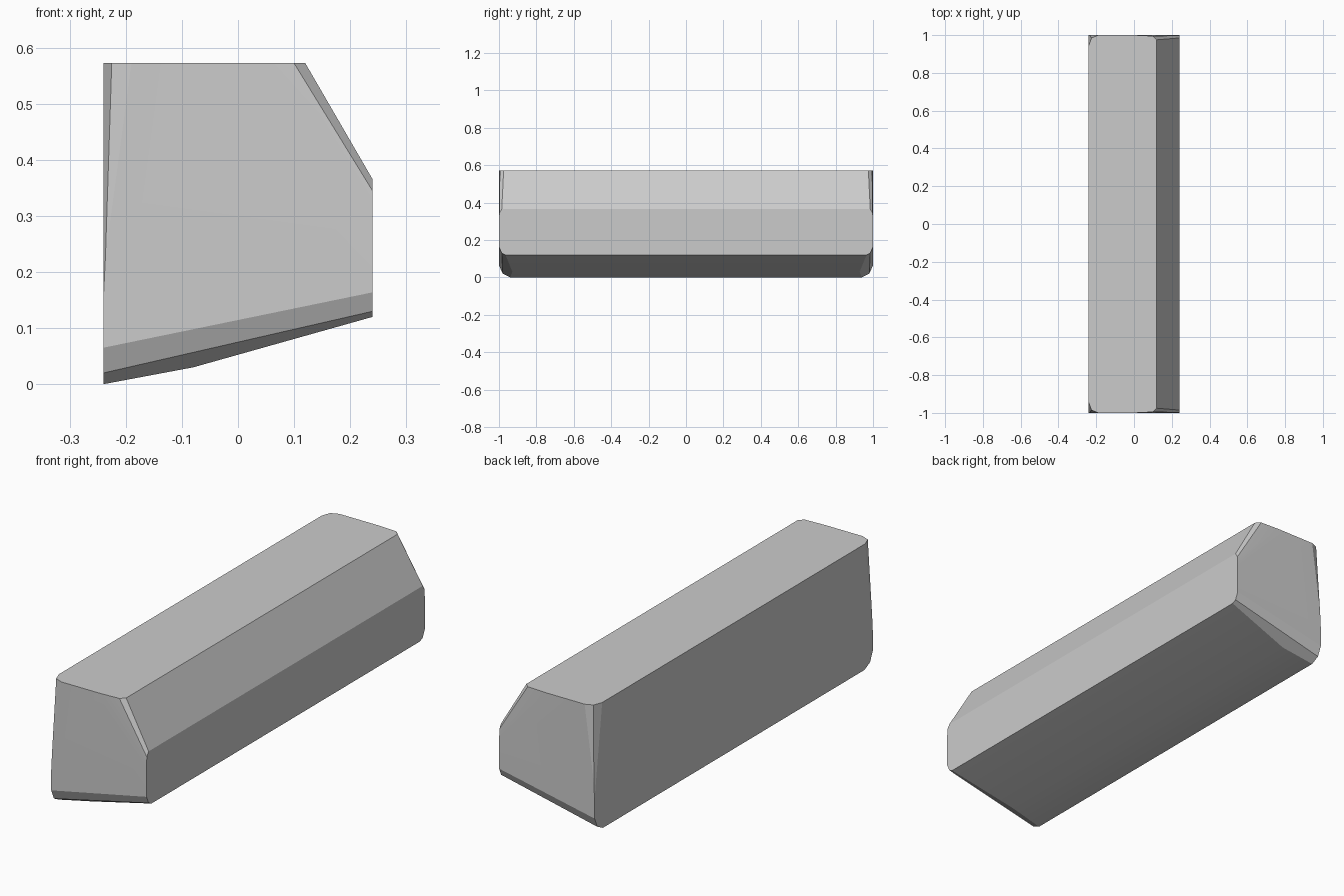
import bpy
import bmesh
import math
from mathutils import Vector

cube = bpy.data.objects.get("Cube")
if cube:
    bpy.data.objects.remove(cube, do_unlink=True)

# Cross-section of the bar (x, z)
PROFILE = [(-.24, 0), (-.08, .03), (.24, .12), (.24, .365), (.12, .572), (-.24, .572)]

# Chamfer planes of the back end, three points each; mirrored for the front
CHAMFERS = [
    [(-.24, .94, 0), (.24, .965, .12), (-.24, .98, .02)],             # bottom, steep
    [(-.24, .98, .02), (.24, .985, .13), (-.24, 1, .065)],            # bottom, soft
    [(.12, .975, .572), (.24, .985, .365), (.10, .995, .572)],        # slope, steep
    [(.10, .995, .572), (0, 1, .572), (.24, 1, .30)],                 # slope, soft
    [(-.24, .945, .572), (-.225, .985, .572), (-.24, 1, .15)],        # back side, steep
    [(-.225, .985, .572), (-.19, 1, .572), (-.24, 1, .2)],            # back side, soft
]
CENTRE = Vector((0, 0, .3))


def cut(bm, points):
    """Slice off everything outside the plane and cap the opening."""
    a, b, c = points
    normal = (b - a).cross(c - a).normalized()
    if normal.dot(CENTRE - a) > 0:
        normal.negate()
    geom = bm.verts[:] + bm.edges[:] + bm.faces[:]
    bmesh.ops.bisect_plane(bm, geom=geom, dist=1e-5, plane_co=a,
                           plane_no=normal, clear_outer=True)
    rim = [e for e in bm.edges if e.is_boundary]
    if rim:
        bmesh.ops.holes_fill(bm, edges=rim, sides=0)


# Extrude the profile along y
bm = bmesh.new()
face = bm.faces.new([bm.verts.new((x, -1, z)) for x, z in PROFILE])
ext = bmesh.ops.extrude_face_region(bm, geom=[face])
moved = [v for v in ext["geom"] if isinstance(v, bmesh.types.BMVert)]
bmesh.ops.translate(bm, verts=moved, vec=(0, 2, 0))
if not face.is_valid or any(e.is_boundary for e in bm.edges):
    bmesh.ops.holes_fill(bm, edges=[e for e in bm.edges if e.is_boundary], sides=0)
bmesh.ops.recalc_face_normals(bm, faces=bm.faces[:])

# Chamfer both ends
for side in (1, -1):
    for plane in CHAMFERS:
        cut(bm, [Vector((x, y * side, z)) for x, y, z in plane])
bmesh.ops.recalc_face_normals(bm, faces=bm.faces[:])

mesh = bpy.data.meshes.new("bar_body")
bm.to_mesh(mesh)
bm.free()
bar = bpy.data.objects.new("bar_body", mesh)
bpy.context.collection.objects.link(bar)

# Plain grey
grey = bpy.data.materials.new("plain_grey")
grey.use_nodes = True
colour = (.6, .6, .6, 1)
grey.diffuse_color = colour
grey.node_tree.nodes["Principled BSDF"].inputs["Base Color"].default_value = colour
mesh.materials.append(grey)

# Smooth the shallow facets, keep the main edges sharp
bpy.ops.object.select_all(action="DESELECT")
bar.select_set(True)
bpy.context.view_layer.objects.active = bar
bpy.ops.object.shade_smooth_by_angle(angle=math.radians(12))
